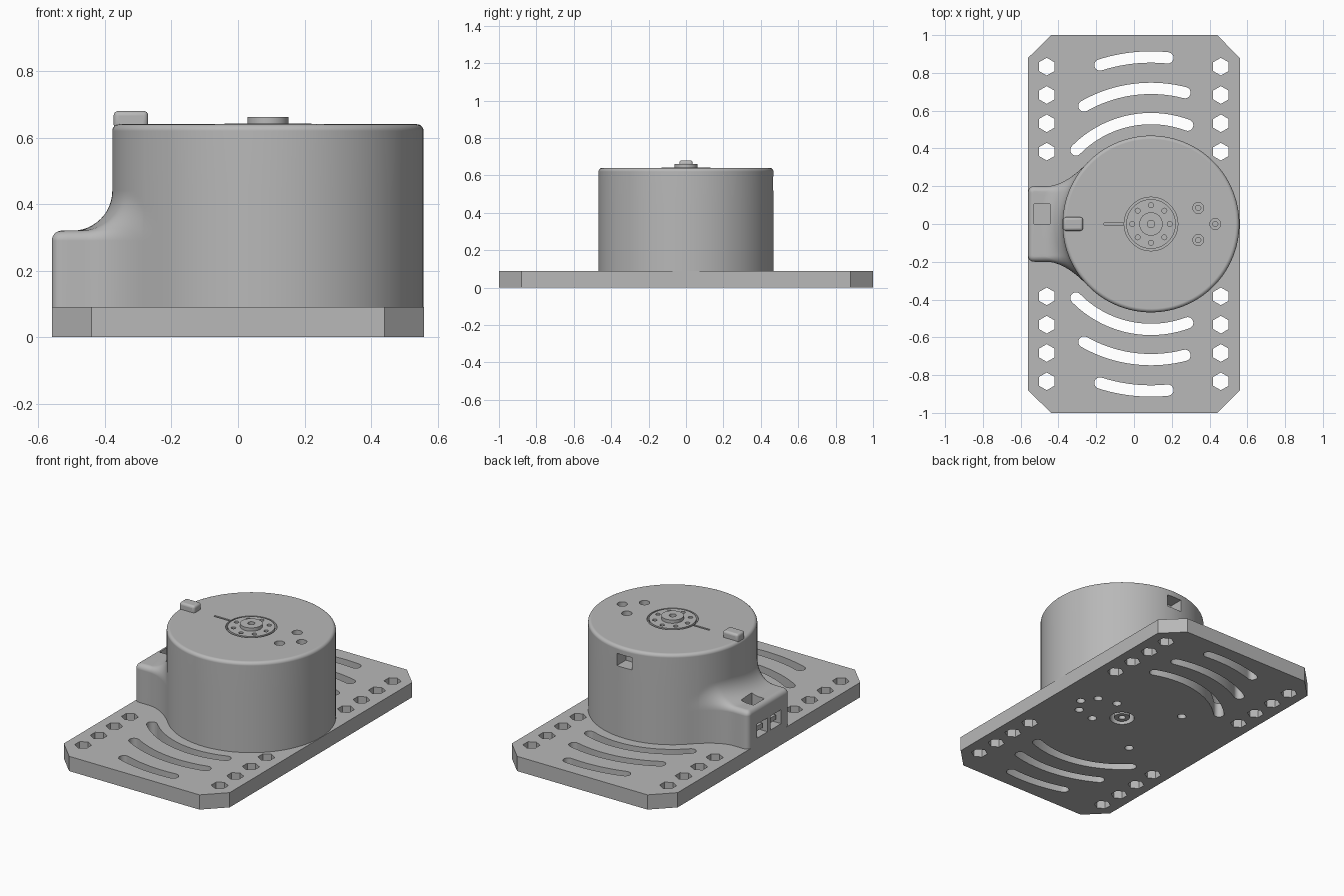
import bpy
import bmesh
from math import sin, cos, pi, radians, hypot, sqrt

old = bpy.data.objects.get("Cube")
if old:
    bpy.data.objects.remove(old, do_unlink=True)

HUB = 0.09          # x of the motor axis
R = 0.468           # housing radius
PLATE = 0.09        # plate thickness
TOP = 0.64          # housing top

grey = bpy.data.materials.new("machined grey")
grey.use_nodes = True
tone = (0.48, 0.48, 0.48, 1)
grey.diffuse_color = tone
grey.node_tree.nodes["Principled BSDF"].inputs["Base Color"].default_value = tone


def finish(name, bm):
    bmesh.ops.recalc_face_normals(bm, faces=bm.faces)
    mesh = bpy.data.meshes.new(name)
    bm.to_mesh(mesh)
    bm.free()
    ob = bpy.data.objects.new(name, mesh)
    bpy.context.collection.objects.link(ob)
    mesh.materials.append(grey)
    return ob


def activate(ob):
    bpy.ops.object.select_all(action='DESELECT')
    ob.select_set(True)
    bpy.context.view_layer.objects.active = ob


def smooth(ob, angle=30):
    activate(ob)
    bpy.ops.object.shade_smooth_by_angle(angle=radians(angle))


def loft(bm, rings):
    loops = [[bm.verts.new(p) for p in ring] for ring in rings]
    for a, b in zip(loops, loops[1:]):
        for i in range(len(a)):
            j = (i + 1) % len(a)
            bm.faces.new((a[i], a[j], b[j], b[i]))
    bm.faces.new(loops[0][::-1])
    bm.faces.new(loops[-1])


def prism(bm, outline, z0, z1):
    loft(bm, [[(x, y, z) for x, y in outline] for z in (z0, z1)])


def circle(x, y, r, n=32, turn=0.0):
    return [(x + r * cos(turn + 2 * pi * i / n), y + r * sin(turn + 2 * pi * i / n))
            for i in range(n)]


def block(bm, x0, x1, y0, y1, z0, z1):
    prism(bm, [(x0, y0), (x1, y0), (x1, y1), (x0, y1)], z0, z1)


def cut(ob, bm):
    bmesh.ops.recalc_face_normals(bm, faces=bm.faces)
    cutter = finish("cutter", bm)
    cutter.hide_render = True
    mod = ob.modifiers.new("cut", 'BOOLEAN')
    mod.operation = 'DIFFERENCE'
    mod.solver = 'EXACT'
    mod.use_self = True
    mod.object = cutter
    activate(ob)
    bpy.ops.object.modifier_apply(modifier=mod.name)
    bpy.data.objects.remove(cutter, do_unlink=True)


def slot(radius, a0, a1, side, half=0.03, n=24, caps=8):
    """Curved slot around the motor axis with round ends."""
    a0, a1 = radians(a0), radians(a1)
    pts = []
    for i in range(n + 1):
        a = a0 + (a1 - a0) * i / n
        pts.append(((radius + half) * cos(a), (radius + half) * sin(a)))
    for i in range(1, caps):
        t = a1 + pi * i / caps
        pts.append((radius * cos(a1) + half * cos(t), radius * sin(a1) + half * sin(t)))
    for i in range(n + 1):
        a = a1 + (a0 - a1) * i / n
        pts.append(((radius - half) * cos(a), (radius - half) * sin(a)))
    for i in range(1, caps):
        t = a0 + pi + pi * i / caps
        pts.append((radius * cos(a0) + half * cos(t), radius * sin(a0) + half * sin(t)))
    return [(HUB + x, side * y) for x, y in pts]


# Base plate with chamfered corners
bm = bmesh.new()
corners = [(0.44, -1), (0.56, -0.88), (0.56, 0.88), (0.44, 1)]
prism(bm, corners + [(-x, y) for x, y in reversed(corners)], 0, PLATE)
plate = finish("base_plate", bm)

# Hexagonal holes, curved slots, underside mounting holes and shaft opening
bm = bmesh.new()
for side in (-1, 1):
    for x in (-0.462, 0.46):
        for k in range(4):
            prism(bm, circle(x, side * (0.383 + 0.15 * k), 0.047, 6, pi / 6), -0.1, 0.2)
    for radius, a0, a1 in ((0.558, 69.6, 135.4), (0.718, 75.5, 119.6), (0.884, 84.2, 107.8)):
        prism(bm, slot(radius, a0, a1, side), -0.1, 0.2)
    for x, y in ((0.34, 0.085), (0.22, 0.11), (-0.16, 0.235)):
        prism(bm, circle(x, side * y, 0.025, 24), -0.1, 0.07)
prism(bm, circle(0.4, 0, 0.025, 24), -0.1, 0.07)
prism(bm, circle(HUB, 0, 0.07), -0.1, 0.06)
cut(plate, bm)
smooth(plate)

# Lower shaft end inside the underside opening
bm = bmesh.new()
prism(bm, circle(HUB, 0, 0.045), 0.005, 0.06)
shaft = finish("lower_shaft", bm)
bm = bmesh.new()
prism(bm, circle(HUB, 0, 0.02, 24), -0.1, 0.04)
cut(shaft, bm)
smooth(shaft)


# Housing: drum blended into the connector box by a round fillet
FILLET, EDGE, BOX_TOP = 0.12, 0.03, 0.32


def distance(x, y, z):
    drum = hypot(x - HUB, y) - R
    q = (abs(x + 0.28) - 0.28 + EDGE, abs(y) - 0.2 + EDGE, z - BOX_TOP + EDGE)
    box = sqrt(sum(max(v, 0) ** 2 for v in q)) + min(max(q), 0) - EDGE
    return max(FILLET, min(drum, box)) - hypot(max(FILLET - drum, 0), max(FILLET - box, 0))


def reach(a, z):
    lo, hi = R - 0.02, 0.8
    for _ in range(26):
        mid = (lo + hi) / 2
        if distance(HUB + mid * cos(a), mid * sin(a), z) < 0:
            lo = mid
        else:
            hi = mid
    return lo


SPREAD = 0.65       # half angle of the blended sector, sampled finely
angles = [pi - SPREAD + 2 * SPREAD * i / 112 for i in range(112)]
angles += [pi + SPREAD + (2 * pi - 2 * SPREAD) * i / 80 for i in range(80)]
heights = [PLATE] + [0.29 + 0.0299 * sin(pi / 2 * i / 7) for i in range(8)]
heights += [0.3201 + 0.12 * (1 - cos(pi / 2 * i / 12)) for i in range(13)]
rings = [[(HUB + r * cos(a), r * sin(a), z) for a in angles for r in [reach(a, z)]]
         for z in heights]
for i in range(6):
    t = pi / 2 * i / 5
    r, z = R - 0.02 * (1 - cos(t)), TOP - 0.02 * (1 - sin(t))
    rings.append([(HUB + r * cos(a), r * sin(a), z) for a in angles])
bm = bmesh.new()
loft(bm, rings)
housing = finish("motor_housing", bm)

# Hub recess, slit, counterbored screw holes, side window and connector ports
bm = bmesh.new()
prism(bm, circle(HUB, 0, 0.142, 64), 0.605, 0.7)
block(bm, -0.16, -0.054, -0.006, 0.006, 0.62, 0.7)
for x, y in ((0.34, 0.085), (0.34, -0.085), (0.43, 0)):
    prism(bm, circle(x, y, 0.029, 24), 0.61, 0.7)
    prism(bm, circle(x, y, 0.014, 16), 0.5, 0.63)
block(bm, 0.04, 0.14, 0.38, 0.55, 0.52, 0.595)
block(bm, -0.53, -0.445, 0.0, 0.105, 0.25, 0.42)
for y in (-0.065, 0.065):
    block(bm, -0.62, -0.5, y - 0.052, y + 0.052, 0.13, 0.215)
cut(housing, bm)
smooth(housing)
housing.modifiers.new("even shading", 'WEIGHTED_NORMAL').keep_sharp = True

# Connector tongues inside the ports
bm = bmesh.new()
for y in (-0.065, 0.065):
    block(bm, -0.54, -0.495, y - 0.03, y + 0.03, 0.158, 0.187)
finish("connector_tongues", bm)

# Rotating hub disc with a ring of small holes
bm = bmesh.new()
prism(bm, circle(HUB, 0, 0.131, 64), 0.6, 0.642)
disc = finish("hub_disc", bm)
bm = bmesh.new()
for k in range(8):
    a = k * pi / 4
    prism(bm, circle(HUB + 0.1 * cos(a), 0.1 * sin(a), 0.013, 16), 0.615, 0.7)
cut(disc, bm)
smooth(disc)

# Raised centre boss with a bore
bm = bmesh.new()
prism(bm, circle(HUB, 0, 0.062, 48), 0.63, 0.662)
boss = finish("hub_boss", bm)
bm = bmesh.new()
prism(bm, circle(HUB, 0, 0.02, 24), 0.64, 0.7)
cut(boss, bm)
smooth(boss)

# Rounded index lug on the rim
bm = bmesh.new()
block(bm, -0.374, -0.27, -0.036, 0.036, 0.625, 0.68)
lug = finish("index_lug", bm)
bev = lug.modifiers.new("round", 'BEVEL')
bev.width = 0.014
bev.segments = 4
smooth(lug, 40)
